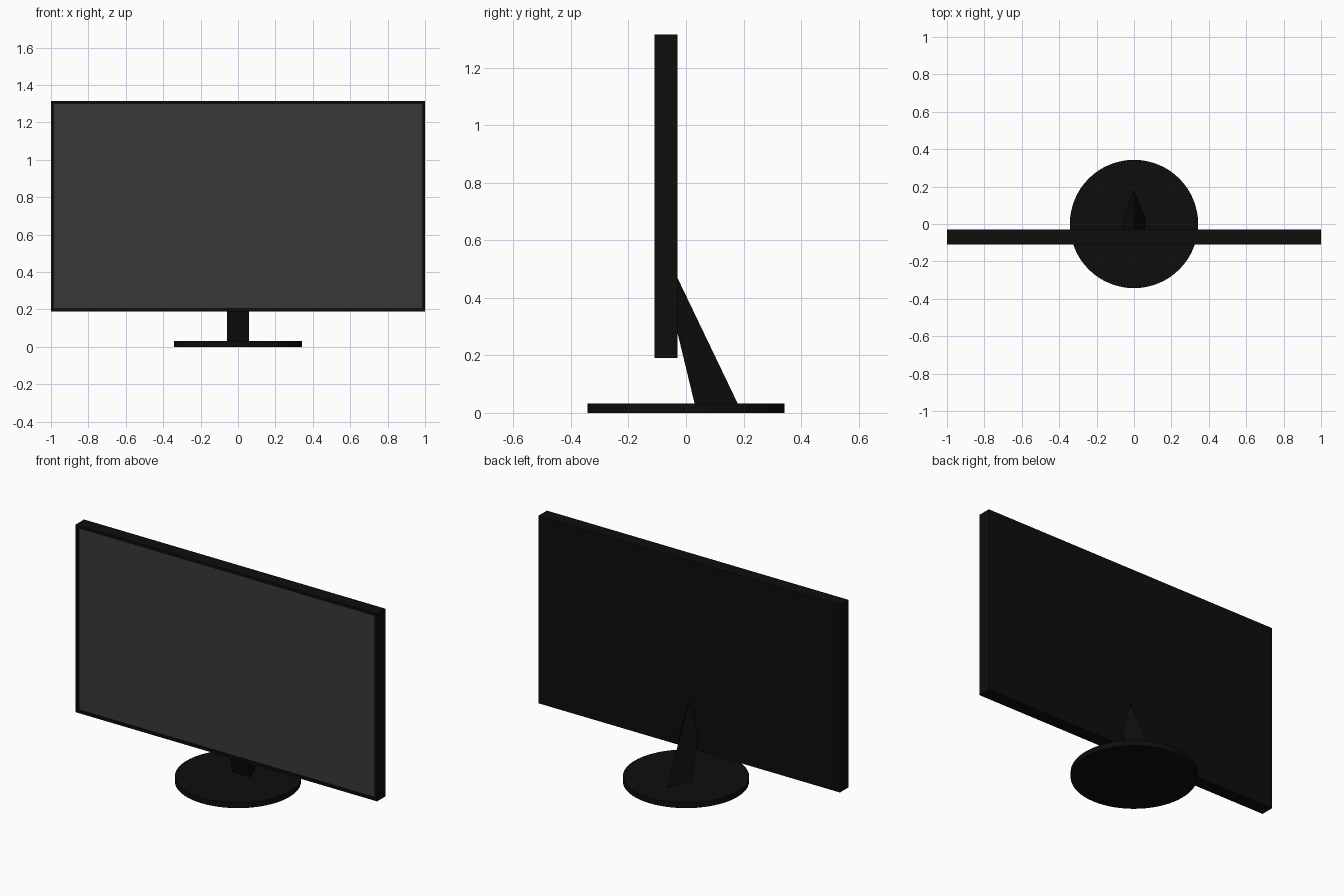
import bpy, bmesh

if "Cube" in bpy.data.objects:
    bpy.data.objects.remove(bpy.data.objects["Cube"])


def material(name, v):
    m = bpy.data.materials.new(name)
    m.diffuse_color = (v, v, v, 1)
    m.use_nodes = True
    m.node_tree.nodes["Principled BSDF"].inputs["Base Color"].default_value = m.diffuse_color
    return m


black = material("black_plastic", 0.004)
grey = material("screen_grey", 0.04)


def add_object(name, bm, *mats):
    bmesh.ops.recalc_face_normals(bm, faces=bm.faces)
    mesh = bpy.data.meshes.new(name)
    bm.to_mesh(mesh)
    bm.free()
    for m in mats:
        mesh.materials.append(m)
    ob = bpy.data.objects.new(name, mesh)
    bpy.context.collection.objects.link(ob)
    return ob


# Panel: box with an inset, slightly recessed screen on the front
bm = bmesh.new()
bmesh.ops.create_cube(bm, size=1)
for v in bm.verts:
    v.co = (v.co.x * 2, v.co.y * 0.08 - 0.07, v.co.z * 1.125 + 0.7525)
bm.normal_update()
front = min(bm.faces, key=lambda f: f.calc_center_median().y)
bmesh.ops.inset_region(bm, faces=[front], thickness=0.023)
bmesh.ops.inset_region(bm, faces=[front], thickness=0.001, depth=-0.007)
front.material_index = 1
add_object("display_panel", bm, black, grey)

# Stand neck: sheared triangular prism, flat in front with a ridge behind
bm = bmesh.new()
foot = [bm.verts.new(p) for p in ((-0.06, 0.03, 0.032), (0.06, 0.03, 0.032), (0, 0.18, 0.032))]
head = [bm.verts.new(p) for p in ((-0.06, -0.03, 0.28), (0.06, -0.03, 0.28), (0, -0.03, 0.47))]
bm.faces.new(foot)
bm.faces.new(head)
for i in range(3):
    j = (i + 1) % 3
    bm.faces.new((foot[i], foot[j], head[j], head[i]))
add_object("stand_neck", bm, black)

# Round base
bpy.ops.mesh.primitive_cylinder_add(vertices=64, radius=0.343, depth=0.032, location=(0, 0, 0.016))
base = bpy.context.object
base.name = "round_base"
base.data.materials.append(black)
bpy.ops.object.shade_smooth_by_angle()
